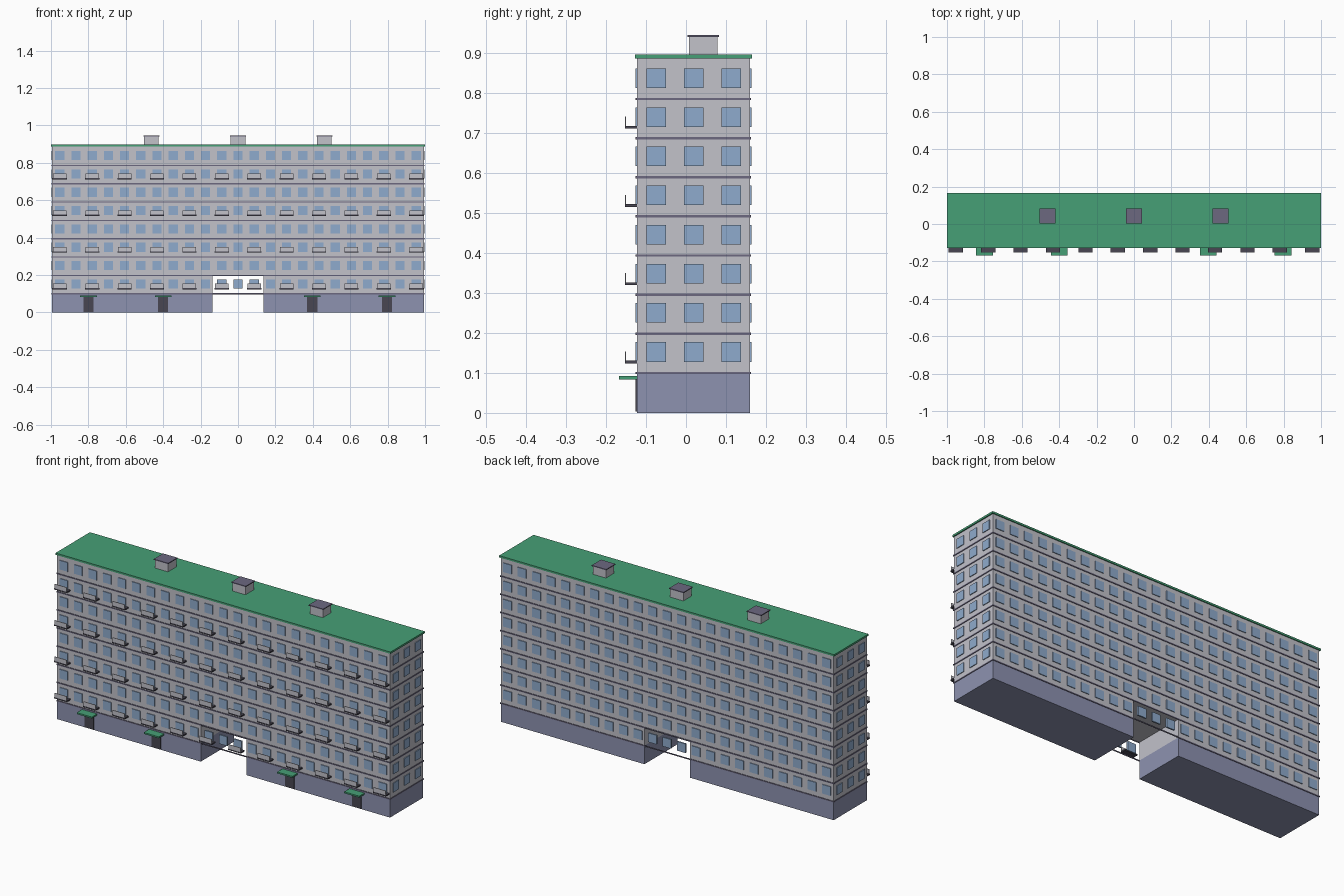
import bpy, bmesh
from mathutils import Matrix, Vector

if "Cube" in bpy.data.objects:
    bpy.data.objects.remove(bpy.data.objects["Cube"], do_unlink=True)


def material(name, r, g, b):
    m = bpy.data.materials.new(name)
    m.use_nodes = True
    # sRGB bytes to linear
    col = [((c / 255 + 0.055) / 1.055) ** 2.4 for c in (r, g, b)] + [1]
    m.diffuse_color = col
    m.node_tree.nodes["Principled BSDF"].inputs["Base Color"].default_value = col
    return m


WALL = material("pale grey wall", 194, 194, 202)
PLINTH = material("blue grey plinth", 141, 146, 176)
GREEN = material("green roof", 70, 160, 118)
GLASS = material("blue glass", 143, 171, 205)
TRIM = material("purple grey trim", 108, 104, 128)
DARK = material("dark grey", 72, 70, 82)


def finish(name, bm, mat):
    bmesh.ops.recalc_face_normals(bm, faces=bm.faces)
    me = bpy.data.meshes.new(name)
    bm.to_mesh(me)
    bm.free()
    me.materials.append(mat)
    ob = bpy.data.objects.new(name, me)
    bpy.context.collection.objects.link(ob)
    return ob


def boxes(name, mat, spans):
    """One object out of boxes given as (x0, x1, y0, y1, z0, z1)."""
    bm = bmesh.new()
    for x0, x1, y0, y1, z0, z1 in spans:
        centre = Vector((x0 + x1, y0 + y1, z0 + z1)) / 2
        size = Matrix.Diagonal((x1 - x0, y1 - y0, z1 - z0, 1))
        bmesh.ops.create_cube(bm, size=1, matrix=Matrix.Translation(centre) @ size)
    return finish(name, bm, mat)


# Main dimensions
X, FRONT, BACK = 0.994, -0.123, 0.16
BASE, STOREY, FLOORS, TOP = 0.1, 0.098, 8, 0.887
GAP = 0.136
COLUMN = 0.0866
OUT = 0.004

# Plinth on both sides of the passage
boxes("plinth", PLINTH, [(-X, -GAP, FRONT, BACK, 0, BASE), (GAP, X, FRONT, BACK, 0, BASE)])

# Walls: notched front outline pulled through the depth
bm = bmesh.new()
lintel = BASE + STOREY
outline = [(-X, BASE), (-GAP, BASE), (-GAP, lintel), (GAP, lintel),
           (GAP, BASE), (X, BASE), (X, TOP), (-X, TOP)]
face = bm.faces.new([bm.verts.new((x, FRONT, z)) for x, z in outline])
ext = bmesh.ops.extrude_face_region(bm, geom=[face])
bmesh.ops.translate(bm, vec=(0, BACK - FRONT, 0),
                    verts=[v for v in ext["geom"] if isinstance(v, bmesh.types.BMVert)])
finish("walls", bm, WALL)

# Roof slab
boxes("roof", GREEN, [(-1, 1, -0.128, 0.165, TOP, 0.897)])

# Storey bands: thin strips on all four sides
bands = []
b = 0.003
for k in range(FLOORS):
    z = BASE + k * STOREY
    bands += [(-X - b, X + b, FRONT - b, FRONT, z - b, z + b),
              (-X - b, X + b, BACK, BACK + b, z - b, z + b),
              (-X - b, -X, FRONT, BACK, z - b, z + b),
              (X, X + b, FRONT, BACK, z - b, z + b)]
boxes("storey_bands", TRIM, bands)

# Windows on every storey
long_side, ends = [], []
h = 0.0245
for k in range(FLOORS):
    z = BASE + 0.0525 + k * STOREY
    for i in range(-11, 12):
        x = i * COLUMN
        for y0, y1 in ((FRONT - OUT, FRONT + OUT), (BACK - OUT, BACK + OUT)):
            long_side.append((x - h, x + h, y0, y1, z - h, z + h))
    for y in (-0.075, 0.019, 0.113):
        for s in (-X, X):
            ends.append((s - OUT, s + OUT, y - h, y + h, z - h, z + h))
boxes("long_side_windows", GLASS, long_side)
boxes("end_windows", GLASS, ends)

# Balconies on every other storey and column
slabs, panels = [], []
for k in range(0, FLOORS, 2):
    z = BASE + 0.024 + k * STOREY
    for i in range(-11, 12, 2):
        x = i * COLUMN
        slabs.append((x - 0.038, x + 0.038, -0.153, FRONT, z, z + 0.007))
        panels.append((x - 0.036, x + 0.036, -0.153, -0.15, z + 0.007, z + 0.03))
boxes("balcony_slabs", DARK, slabs)
boxes("balcony_panels", WALL, panels)

# Entrances with canopies
doors = (-0.8, -0.4, 0.397, 0.797)
boxes("doors", DARK, [(x - 0.027, x + 0.027, FRONT - OUT, FRONT + OUT, 0.003, 0.084) for x in doors])
boxes("door_canopies", GREEN, [(x - 0.045, x + 0.045, -0.168, FRONT, 0.084, 0.092) for x in doors])

# Rooftop vents with caps
vents = (-0.463, 0, 0.462)
boxes("roof_vents", WALL, [(x - 0.039, x + 0.039, 0.008, 0.079, 0.897, 0.941) for x in vents])
boxes("roof_vent_caps", TRIM, [(x - 0.043, x + 0.043, 0.004, 0.083, 0.941, 0.946) for x in vents])
